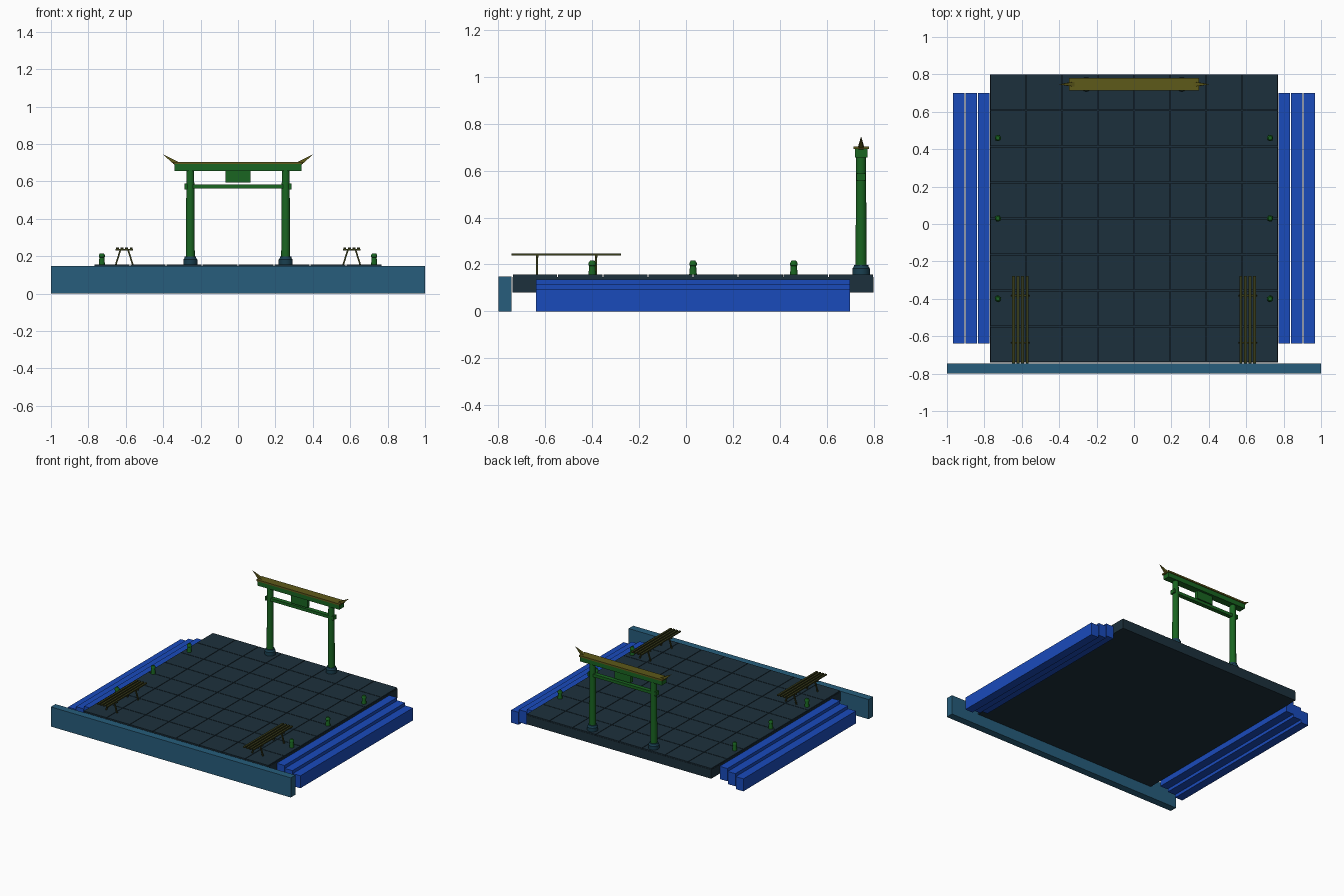
import bpy, bmesh, math
from mathutils import Vector, Matrix

if "Cube" in bpy.data.objects:
    bpy.data.objects.remove(bpy.data.objects["Cube"])


def material(name, rgb):
    m = bpy.data.materials.new(name)
    m.diffuse_color = (*rgb, 1)
    m.use_nodes = True
    m.node_tree.nodes["Principled BSDF"].inputs["Base Color"].default_value = m.diffuse_color
    return m


WALL = material("wall_blue", (0.02, 0.11, 0.2))
STEP = material("step_blue", (0.01, 0.07, 0.5))
DECK = material("deck_slate", (0.012, 0.03, 0.045))
BASE = material("base_navy", (0.01, 0.05, 0.08))
GREEN = material("gate_green", (0.01, 0.13, 0.015))
OLIVE = material("olive", (0.11, 0.1, 0.01))
WOOD = material("bench_olive", (0.04, 0.045, 0.01))


def finish(name, bm, mat):
    bmesh.ops.recalc_face_normals(bm, faces=bm.faces)
    me = bpy.data.meshes.new(name)
    bm.to_mesh(me)
    bm.free()
    me.materials.append(mat)
    ob = bpy.data.objects.new(name, me)
    bpy.context.collection.objects.link(ob)
    return ob


def add_box(bm, x, y, z):
    """Add a box given (min, max) ranges."""
    size = [b - a for a, b in (x, y, z)]
    mid = [(a + b) / 2 for a, b in (x, y, z)]
    bmesh.ops.create_cube(bm, size=1, matrix=Matrix.Translation(mid) @ Matrix.Diagonal((*size, 1)))


def box(name, x, y, z, mat):
    bm = bmesh.new()
    add_box(bm, x, y, z)
    return finish(name, bm, mat)


def lathe(name, x, y, profile, sides, mat):
    """Stack of rings from (radius, z) points, closed at both ends."""
    bm = bmesh.new()
    rings = []
    for r, z in profile:
        rings.append([bm.verts.new((x + r * math.cos(a), y + r * math.sin(a), z))
                      for a in (2 * math.pi * (i + 0.5) / sides for i in range(sides))])
    for lo, hi in zip(rings, rings[1:]):
        for i in range(sides):
            j = (i + 1) % sides
            bm.faces.new((lo[i], lo[j], hi[j], hi[i]))
    bm.faces.new(rings[0])
    bm.faces.new(rings[-1])
    ob = finish(name, bm, mat)
    bpy.context.view_layer.objects.active = ob
    ob.select_set(True)
    bpy.ops.object.shade_smooth_by_angle(angle=math.radians(35))
    ob.select_set(False)
    return ob


def rod(name, a, b, r1, r2, sides, mat):
    """Tapered rod between two points."""
    a, b = Vector(a), Vector(b)
    rot = (b - a).to_track_quat('Z', 'Y').to_matrix().to_4x4()
    bm = bmesh.new()
    bmesh.ops.create_cone(bm, cap_ends=True, segments=sides, radius1=r1, radius2=r2,
                          depth=(b - a).length, matrix=Matrix.Translation((a + b) / 2) @ rot
                          @ Matrix.Rotation(math.pi / 4, 4, 'Z'))
    return finish(name, bm, mat)


# Front wall and deck slab
box("front_wall", (-1, 1), (-0.8, -0.745), (0, 0.148), WALL)
box("deck_slab", (-0.77, 0.77), (-0.74, 0.8), (0.08, 0.147), DECK)

# Paving tiles with fine joints
bm = bmesh.new()
n, pitch, gap = 8, 1.54 / 8, 0.002
for i in range(n):
    for j in range(n):
        x0, y0 = -0.77 + i * pitch, -0.74 + j * pitch
        add_box(bm, (x0 + gap, x0 + pitch - gap), (y0 + gap, y0 + pitch - gap), (0.147, 0.156))
finish("paving_tiles", bm, DECK)

# Side steps, falling outward
for s, side in ((-1, "left"), (1, "right")):
    for k in range(3):
        x0 = 0.772 + k * 0.0665
        xs = sorted((s * x0, s * (x0 + 0.063)))
        box(f"{side}_step_{k + 1}", xs, (-0.64, 0.7), (0.04 - 0.02 * k, 0.136 - 0.021 * k), STEP)

# Gate posts with plinths
GY = 0.747
for s, side in ((-1, "left"), (1, "right")):
    px = s * 0.255
    lathe(f"{side}_post_base", px, GY,
          [(0.038, 0.156), (0.038, 0.183), (0.032, 0.19), (0.031, 0.198)], 16, BASE)
    lathe(f"{side}_post", px, GY, [(0.0245, 0.195), (0.021, 0.66)], 16, GREEN)
    # Wedge where the tie beam passes through the post
    xs = sorted((s * 0.272, s * 0.285))
    box(f"{side}_beam_end", xs, (GY - 0.019, GY + 0.019), (0.558, 0.588), GREEN)
    # Upturned horn on the roof beam
    rod(f"{side}_roof_horn", (s * 0.325, GY, 0.693), (s * 0.4, GY, 0.744), 0.018, 0.001, 4, OLIVE)

# Gate beams and tablet
box("tie_beam", (-0.28, 0.28), (GY - 0.016, GY + 0.016), (0.562, 0.584), GREEN)
box("tablet", (-0.067, 0.067), (GY - 0.018, GY + 0.01), (0.595, 0.66), GREEN)
box("roof_beam", (-0.34, 0.34), (GY - 0.027, GY + 0.027), (0.657, 0.692), GREEN)
box("roof_cap", (-0.347, 0.347), (GY - 0.033, GY + 0.033), (0.692, 0.704), OLIVE)

# Bollards along both sides
for s, side in ((-1, "left"), (1, "right")):
    for k, y in enumerate((-0.4, 0.03, 0.46)):
        lathe(f"{side}_bollard_{k + 1}", s * 0.728, y,
              [(0.017, 0.156), (0.0135, 0.194), (0.0165, 0.196), (0.0165, 0.206), (0.01, 0.216)],
              12, GREEN)

# Slatted benches with splayed legs
for s, side in ((-1, "left"), (1, "right")):
    cx = s * 0.608
    bm = bmesh.new()
    for k in range(4):
        x = cx + (k - 1.5) * 0.0245
        add_box(bm, (x - 0.0075, x + 0.0075), (-0.745, -0.277), (0.238, 0.247))
    finish(f"{side}_bench_slats", bm, WOOD)
    for k, y in enumerate((-0.635, -0.383)):
        box(f"{side}_bench_crossbar_{k + 1}", (cx - 0.047, cx + 0.047),
            (y - 0.005, y + 0.005), (0.23, 0.238), WOOD)
        for t, leg in ((-1, "a"), (1, "b")):
            rod(f"{side}_bench_leg_{k + 1}{leg}", (cx + t * 0.045, y, 0.156),
                (cx + t * 0.021, y, 0.233), 0.006, 0.006, 4, WOOD)
